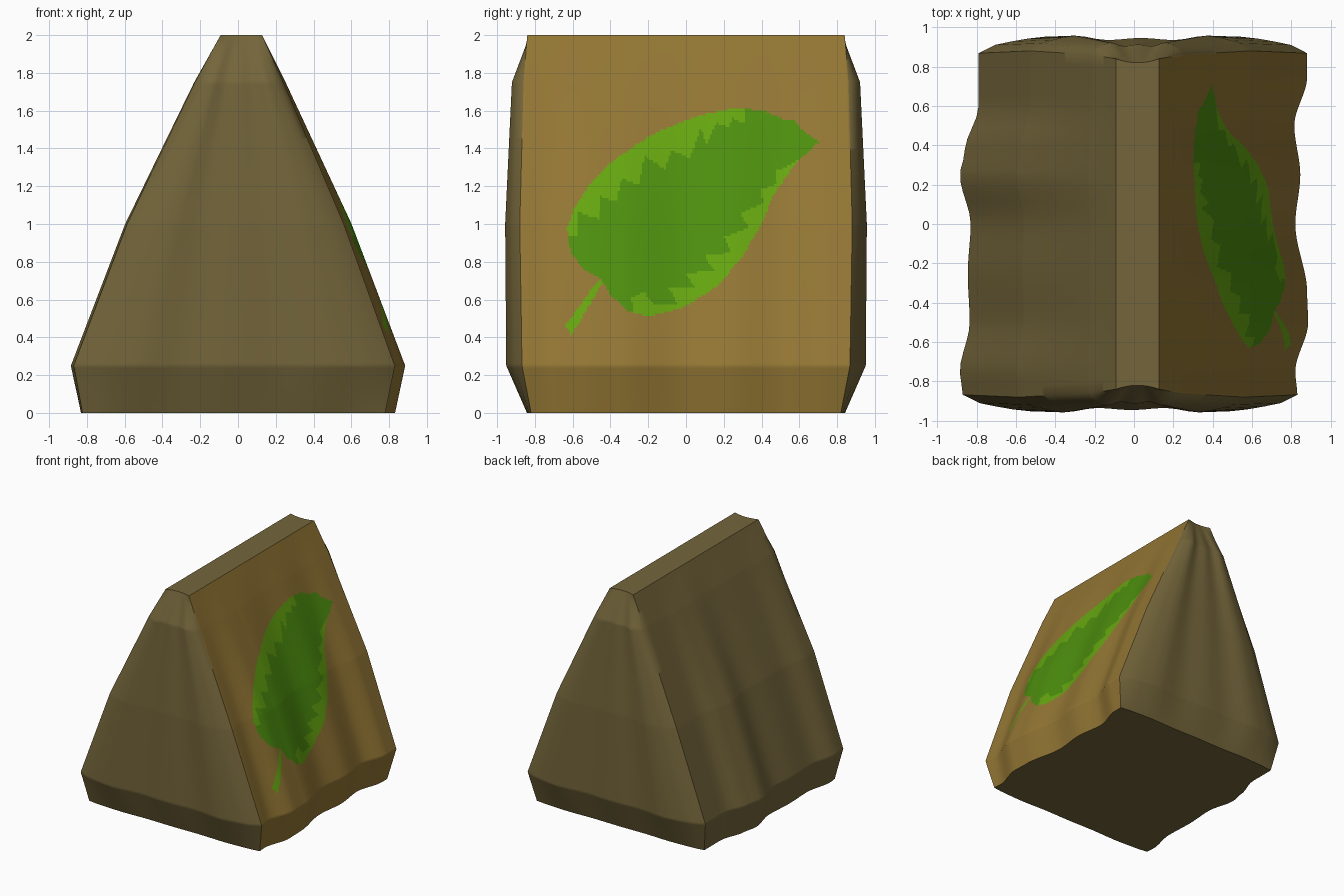
import bpy, bmesh, math

if "Cube" in bpy.data.objects:
    bpy.data.objects.remove(bpy.data.objects["Cube"])

def material(name, rgb):
    m = bpy.data.materials.new(name)
    m.diffuse_color = (*rgb, 1)
    m.use_nodes = True
    m.node_tree.nodes["Principled BSDF"].inputs["Base Color"].default_value = m.diffuse_color
    return m

def lerp_table(table, v, smooth=False):
    if v <= table[0][0]:
        return table[0][1]
    for (a, fa), (b, fb) in zip(table, table[1:]):
        if v <= b:
            t = (v - a) / (b - a)
            if smooth:
                t = t * t * (3 - 2 * t)
            return fa + (fb - fa) * t
    return table[-1][1]

# Height profiles: sloping sides, half length, end bulge, pleat strength
RIGHT = [(0, .80), (.25, .85), (1, .575), (1.75, .245), (2, .127)]
LEFT = [(0, .80), (.25, .85), (1, .572), (1.75, .225), (2, .092)]
LENGTH = [(0, .82), (.25, .868), (1, .88), (1.75, .86), (2, .84)]
BULGE = [(0, .25), (.25, .95), (1, .88), (1.75, .7), (2, 0)]
PLEAT = [(0, .9), (.25, 1), (1, .75), (1.75, .2), (2, 0)]
# Pleats along the length and bulge across the ends
R_WAVE = [(-.87, -.02), (-.75, -.03), (-.5, .035), (-.35, .03), (0, -.03),
          (.25, -.005), (.5, -.035), (.75, .03), (.87, .03)]
L_WAVE = [(-.87, .02), (-.75, .035), (-.5, -.015), (-.25, -.005), (0, -.02),
          (.25, .035), (.37, .01), (.6, -.06), (.87, -.06)]
END = [(0, .075), (.3, .062), (.6, .088), (.85, .06), (1, 0)]

def side(profile, wave, y, z):
    return lerp_table(profile, z) + lerp_table(wave, y, True) * lerp_table(PLEAT, z)

def end(s, z):
    dip = .02 * (1 - s * s) * max(0, (z - 1.75) / .25)
    return lerp_table(LENGTH, z) + lerp_table(END, abs(s), True) * lerp_table(BULGE, z) - dip

# Leaf drawing on the right side, as (y, z) outlines
LEAF = [(.705, 1.435), (.61, 1.50), (.57, 1.55), (.51, 1.555), (.41, 1.60), (.265, 1.615),
        (.07, 1.575), (-.17, 1.48), (-.38, 1.34), (-.51, 1.21), (-.59, 1.085), (-.63, .98),
        (-.61, .85), (-.54, .755), (-.445, .705), (-.40, .625), (-.30, .535), (-.195, .51),
        (-.01, .56), (.15, .66), (.28, .80), (.39, .98), (.465, 1.155), (.57, 1.31)]
STEM = [(-.43, .71), (-.475, .69), (-.64, .46), (-.61, .415), (-.575, .46)]
INNER = [(.75, 1.42), (.6, 1.65), (.32, 1.65), (.31, 1.53), (.25, 1.56), (.22, 1.51),
         (.16, 1.54), (.11, 1.42), (.08, 1.51), (.02, 1.35), (-.08, 1.39), (-.11, 1.29),
         (-.22, 1.36), (-.25, 1.21), (-.34, 1.24), (-.37, 1.12), (-.46, 1.15), (-.46, 1.03),
         (-.57, 1.06), (-.58, .94), (-.68, .93), (-.6, .7), (-.4, .5), (-.27, .5),
         (-.29, .61), (-.22, .64), (-.17, .57), (-.05, .58), (-.09, .66), (.05, .66),
         (.0, .74), (.15, .75), (.10, .83), (.24, .85), (.20, .93), (.33, .98),
         (.29, 1.06), (.41, 1.11), (.39, 1.18), (.48, 1.21), (.48, 1.28), (.58, 1.33)]

def inside(poly, y, z):
    hit = False
    for (y1, z1), (y2, z2) in zip(poly, poly[1:] + poly[:1]):
        if (z1 > z) != (z2 > z) and y < y1 + (z - z1) * (y2 - y1) / (z2 - z1):
            hit = not hit
    return hit

def panel_colour(y, z):
    if inside(LEAF, y, z):
        return 2 if inside(INNER, y, z) else 3
    return 3 if inside(STEM, y, z) else 1

# Wedge body: stacked rings, fine on the right panel where the leaf is cut in
ROWS, RIGHT_N, END_N, LEFT_N = 160, 150, 20, 32
bm = bmesh.new()
rings = []
for i in range(ROWS + 1):
    z = 2 * i / ROWS
    h = lerp_table(LENGTH, z)
    pts = []
    for k in range(RIGHT_N):
        y = h * (2 * k / RIGHT_N - 1)
        pts.append((side(RIGHT, R_WAVE, y, z), y))
    for sign in (1, -1):
        xr = side(RIGHT, R_WAVE, sign * h, z)
        xl = -side(LEFT, L_WAVE, sign * h, z)
        for k in range(END_N):
            s = sign * (1 - 2 * k / END_N)
            pts.append(((xr + xl) / 2 + s * (xr - xl) / 2, sign * end(s, z)))
        if sign == 1:
            for k in range(LEFT_N):
                y = h * (1 - 2 * k / LEFT_N)
                pts.append((-side(LEFT, L_WAVE, y, z), y))
    rings.append([bm.verts.new((x, y, z)) for x, y in pts])

n = len(rings[0])
for low, high in zip(rings, rings[1:]):
    for j in range(n):
        k = (j + 1) % n
        f = bm.faces.new((low[j], low[k], high[k], high[j]))
        if j < RIGHT_N:
            c = f.calc_center_median()
            f.material_index = panel_colour(c.y, c.z)
# Flat ridge and base
bm.faces.new(rings[-1])
bm.faces.new(rings[0][::-1])

mesh = bpy.data.meshes.new("wedge_body")
bm.to_mesh(mesh)
bm.free()
body = bpy.data.objects.new("wedge_body", mesh)
bpy.context.collection.objects.link(body)
for m in (material("olive brown", (.174, .131, .043)),
          material("warm brown", (.29, .18, .034)),
          material("leaf green", (.074, .273, .0043)),
          material("light leaf green", (.131, .378, .005))):
    mesh.materials.append(m)

bpy.context.view_layer.objects.active = body
body.select_set(True)
bpy.ops.object.shade_smooth_by_angle(angle=math.radians(45))
